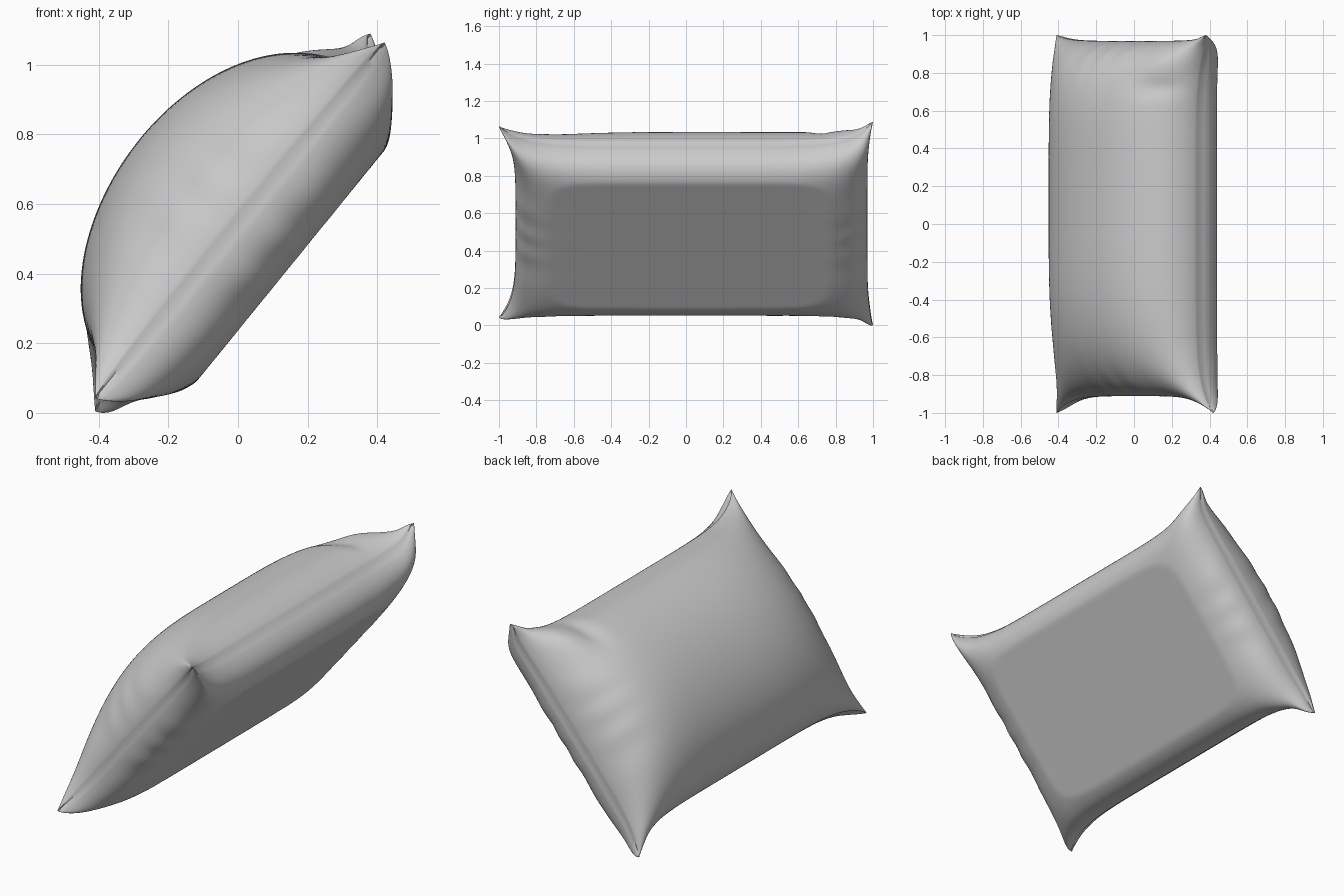
import bpy, bmesh, math
from mathutils import Vector

if "Cube" in bpy.data.objects:
    bpy.data.objects.remove(bpy.data.objects["Cube"])

N, M = 72, 96                                  # grid across and along
CENTRE = Vector((0.005, 0, 0.55))
ACROSS = Vector((0.631, 0, 0.776))             # slope direction of the seam plane
NORMAL = Vector((-0.776, 0, 0.631))            # towards the domed face


def bump(x, y, cx, cy, rx, ry):
    return math.exp(-((x - cx) / rx) ** 2 - ((y - cy) / ry) ** 2)


def arch(t, p, q):
    return max(0.0, 1 - abs(t) ** p) ** q


def surface(i, j, side):
    # sine spacing packs the rows near the seam
    u = math.sin((i / N - 0.5) * math.pi)
    v = math.sin((j / M - 0.5) * math.pi)
    edge_u, edge_v = i in (0, N), j in (0, M)

    # seam outline with pulled-out corners
    half = 0.553 - 0.013 * u
    s = u * (half + (0.658 - half) * abs(v) ** 7)
    y = v * (0.97 + 0.03 * abs(u) ** 6 if v > 0 else 0.912 + 0.088 * abs(u) ** 5)
    if edge_u and not edge_v:
        s -= math.copysign(0.006, u)
    if edge_v and not edge_u:
        y -= math.copysign(0.006, v)

    # domed upper face, flat lower face
    if side > 0:
        h = 0.37 * arch(u, 2, 0.5) * arch(v, 6 if v > 0 else 3.2, 0.5)
    else:
        h = -min(0.196, 0.215 * arch(u, 6, 0.36) * arch(v, 7, 0.4))

    # puckers fading away from the end seams and the long seams
    ends = abs(v) ** 14 * math.sin(19 * u + 2 * math.sin(5 * u))
    longs = abs(u) ** 14 * abs(v) ** 3 * math.sin(31 * v)
    h *= 1 + 0.05 * ends + 0.05 * longs

    # folds beside the upper back corner
    if side > 0:
        h -= 0.035 * bump(s, y, 0.47, 0.72, 0.12, 0.05) * arch(u, 2, 0.5)
        h += 0.02 * bump(s, y, 0.45, 0.86, 0.12, 0.06) * arch(u, 2, 0.5)

    p = CENTRE + ACROSS * s + NORMAL * h + Vector((0, y, 0))
    # bent tips on the back corners
    p += Vector((-0.04, 0, 0.025)) * bump(s, y, 0.658, 1, 0.08, 0.08)
    p += Vector((0, 0, -0.038)) * bump(s, y, -0.658, 1, 0.07, 0.07)
    return p


# pillow: two sheets joined along the seam
bm = bmesh.new()
sheets = []
for side in (1, -1):
    rows = []
    for i in range(N + 1):
        row = []
        for j in range(M + 1):
            if side < 0 and (i in (0, N) or j in (0, M)):
                row.append(sheets[0][i][j])
            else:
                row.append(bm.verts.new(surface(i, j, side)))
        rows.append(row)
    sheets.append(rows)
    for i in range(N):
        for j in range(M):
            quad = [rows[i][j], rows[i + 1][j], rows[i + 1][j + 1], rows[i][j + 1]]
            if len(set(quad)) == 4:
                bm.faces.new(quad if side > 0 else quad[::-1])
bmesh.ops.recalc_face_normals(bm, faces=bm.faces[:])

# rest on the ground
low = min(v.co.z for v in bm.verts)
bmesh.ops.translate(bm, verts=bm.verts[:], vec=(0, 0, -low))

mesh = bpy.data.meshes.new("pillow")
bm.to_mesh(mesh)
bm.free()
pillow = bpy.data.objects.new("pillow", mesh)
bpy.context.collection.objects.link(pillow)
bpy.context.view_layer.objects.active = pillow
pillow.select_set(True)
bpy.ops.object.shade_smooth_by_angle(angle=math.radians(50))
